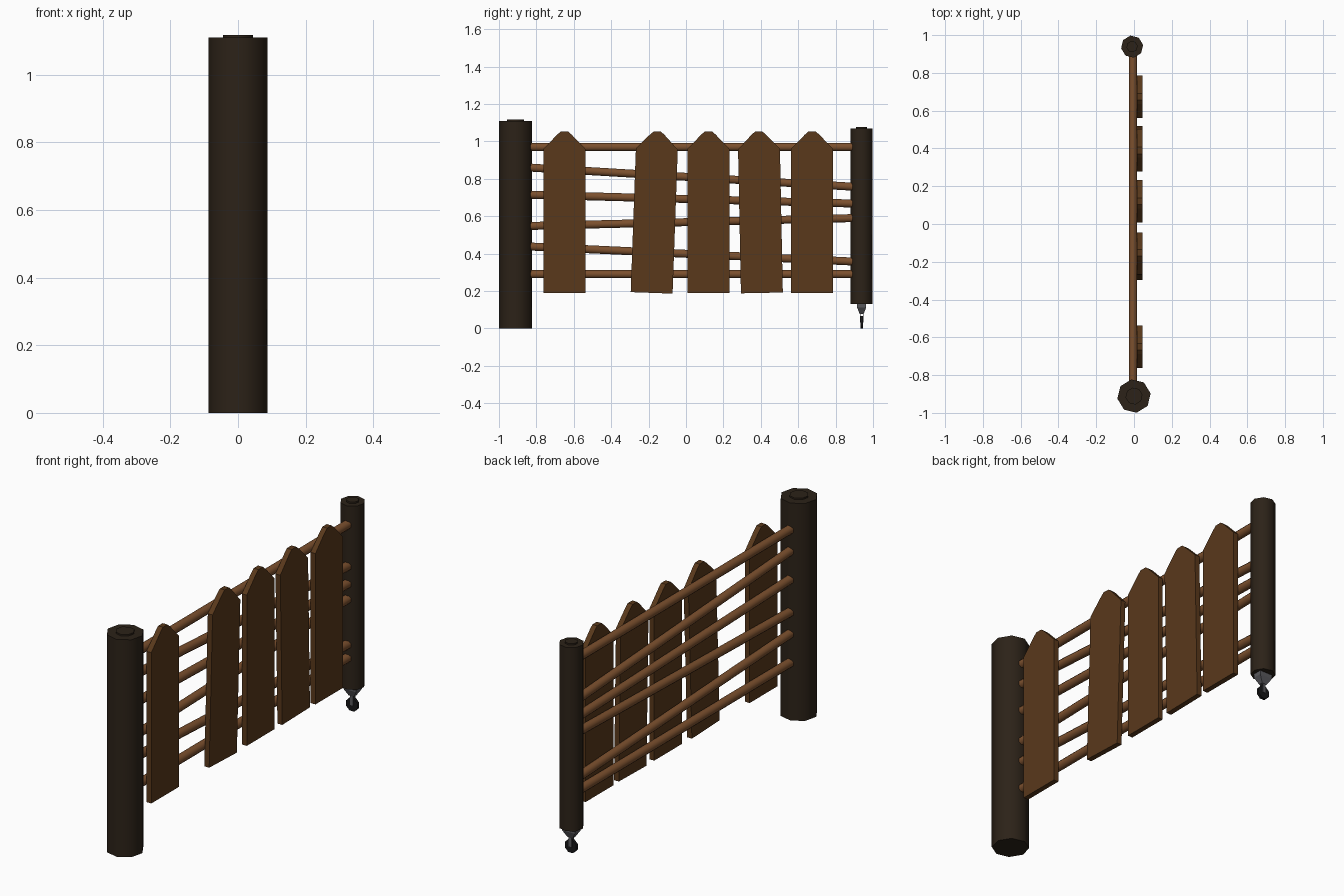
import bpy, bmesh, math
from mathutils import Vector, Matrix

if "Cube" in bpy.data.objects:
    bpy.data.objects.remove(bpy.data.objects["Cube"])


def material(name, color):
    m = bpy.data.materials.new(name)
    m.diffuse_color = (*color, 1)
    m.use_nodes = True
    m.node_tree.nodes["Principled BSDF"].inputs["Base Color"].default_value = m.diffuse_color
    return m


DARK = material("dark_wood", (0.025, 0.016, 0.009))
PLANK = material("plank_wood", (0.10, 0.04, 0.011))
RAIL = material("rail_wood", (0.20, 0.08, 0.027))
METAL = material("grey_metal", (0.10, 0.10, 0.11))
RUBBER = material("black_rubber", (0.008, 0.008, 0.009))


def finish(bm, name, mat, smooth=False):
    bmesh.ops.recalc_face_normals(bm, faces=bm.faces)
    me = bpy.data.meshes.new(name)
    bm.to_mesh(me)
    bm.free()
    me.materials.append(mat)
    ob = bpy.data.objects.new(name, me)
    bpy.context.collection.objects.link(ob)
    if smooth:
        bpy.ops.object.select_all(action='DESELECT')
        ob.select_set(True)
        bpy.context.view_layer.objects.active = ob
        bpy.ops.object.shade_smooth_by_angle(angle=math.radians(50))
    return ob


def rod(name, a, b, r1, r2, sides, mat, turn=0.0, smooth=True):
    """Cylinder or cone running from point a to point b."""
    a, b = Vector(a), Vector(b)
    d = b - a
    mtx = (Matrix.Translation((a + b) / 2)
           @ d.to_track_quat('Z', 'Y').to_matrix().to_4x4()
           @ Matrix.Rotation(turn, 4, 'Z'))
    bm = bmesh.new()
    bmesh.ops.create_cone(bm, cap_ends=True, segments=sides, radius1=r1,
                          radius2=r2, depth=d.length, matrix=mtx)
    return finish(bm, name, mat, smooth)


# Posts, each with a small raised disc on top
TURN = math.radians(9)
for name, x, y, r, z0, z1 in (("hinge_post", 0, -0.911, 0.089, 0, 1.11),
                              ("latch_post", -0.01, 0.939, 0.059, 0.132, 1.07)):
    rod(name, (x, y, z0), (x, y, z1), r, r, 8, DARK, TURN)
    rod(name + "_cap", (x, y, z1 - 0.01), (x, y, z1 + 0.008),
        r * 0.51, r * 0.51, 8, DARK, TURN)

# Rails: height at the hinge end, height at the latch end
for i, (za, zb) in enumerate(((0.97, 0.97), (0.86, 0.758), (0.715, 0.668),
                              (0.548, 0.59), (0.438, 0.358), (0.29, 0.29))):
    rod(f"rail_{i + 1}", (-0.005, -0.833, za), (-0.005, 0.89, zb),
        0.023, 0.023, 8, RAIL, math.pi / 8)

# Pointed planks: centre along y, tilt about x
W, X0, X1 = 0.112, 0.017, 0.044
HALF = [(W, -0.435), (W, 0.335), (0.038, 0.412), (0.018, 0.429)]
PROFILE = HALF + [(-y, z) for y, z in reversed(HALF)]
for i, (yc, tilt) in enumerate(((-0.65, 0), (-0.168, -0.036), (0.12, 0),
                                (0.397, 0.02), (0.674, 0))):
    bm = bmesh.new()
    face = bm.faces.new([bm.verts.new((X0, y, z)) for y, z in PROFILE])
    ext = bmesh.ops.extrude_face_region(bm, geom=[face])
    bmesh.ops.translate(bm, vec=(X1 - X0, 0, 0), verts=[
        v for v in ext["geom"] if isinstance(v, bmesh.types.BMVert)])
    bm.transform(Matrix.Translation((0, yc, 0.625)) @ Matrix.Rotation(tilt, 4, 'X'))
    finish(bm, f"plank_{i + 1}", PLANK)

# Caster bracket: plate, taper and fork under the latch post
CX, CY = -0.01, 0.939


def block(name, z0, z1, low, high, mat):
    """Tapered box with half sizes low (bottom) and high (top)."""
    bm = bmesh.new()
    bmesh.ops.create_cube(bm, size=2)
    for v in bm.verts:
        sx, sy = high if v.co.z > 0 else low
        v.co = (CX + v.co.x * sx, CY + v.co.y * sy, z1 if v.co.z > 0 else z0)
    return finish(bm, name, mat)


block("caster_plate", 0.112, 0.14, (0.036, 0.024), (0.036, 0.024), METAL)
block("caster_taper", 0.078, 0.112, (0.014, 0.011), (0.036, 0.024), METAL)
for s in (-1, 1):
    bm = bmesh.new()
    bmesh.ops.create_cube(bm, size=1, matrix=Matrix.Translation(
        (CX, CY + s * 0.0085, 0.058)) @ Matrix.Diagonal((0.018, 0.003, 0.054, 1)))
    finish(bm, "caster_fork_left" if s < 0 else "caster_fork_right", METAL)

# Caster wheel
rod("caster_wheel", (CX, CY - 0.007, 0.033), (CX, CY + 0.007, 0.033),
    0.035, 0.035, 8, RUBBER, math.pi / 8)
